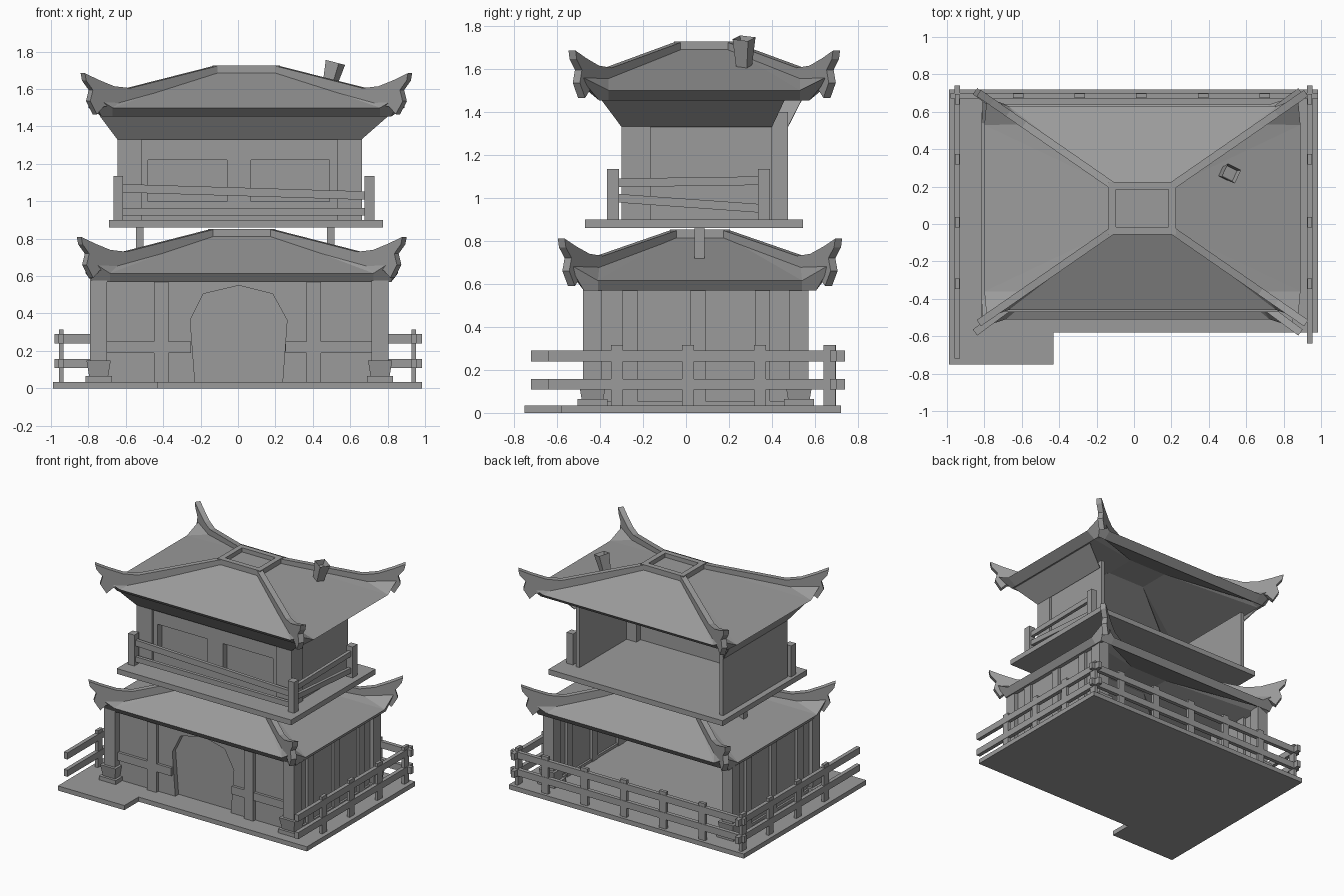
import bpy, bmesh, math
from mathutils import Vector, Matrix

cube = bpy.data.objects.get("Cube")
if cube:
    bpy.data.objects.remove(cube)

GREY = (0.33, 0.33, 0.33, 1)
grey = bpy.data.materials.new("plain grey")
grey.use_nodes = True
grey.diffuse_color = GREY
grey.node_tree.nodes["Principled BSDF"].inputs["Base Color"].default_value = GREY


def finish(name, bm):
    bmesh.ops.recalc_face_normals(bm, faces=bm.faces[:])
    mesh = bpy.data.meshes.new(name)
    bm.to_mesh(mesh)
    bm.free()
    mesh.materials.append(grey)
    obj = bpy.data.objects.new(name, mesh)
    bpy.context.collection.objects.link(obj)
    return obj


def box(name, x0, x1, y0, y1, z0, z1):
    bm = bmesh.new()
    size = Matrix.Diagonal((x1 - x0, y1 - y0, z1 - z0, 1))
    mid = Matrix.Translation(((x0 + x1) / 2, (y0 + y1) / 2, (z0 + z1) / 2))
    bmesh.ops.create_cube(bm, size=1, matrix=mid @ size)
    return finish(name, bm)


def beam(name, start, end, width, height):
    """Rectangular bar between two points."""
    a, b = Vector(start), Vector(end)
    side = (b - a).cross(Vector((0, 0, 1))).normalized() * width / 2
    up = Vector((0, 0, height / 2))
    bm = bmesh.new()
    ends = [[bm.verts.new(p + i * side + j * up) for i, j in ((-1, -1), (1, -1), (1, 1), (-1, 1))]
            for p in (a, b)]
    for ring in ends:
        bm.faces.new(ring)
    for i in range(4):
        k = (i + 1) % 4
        bm.faces.new((ends[0][i], ends[0][k], ends[1][k], ends[1][i]))
    return finish(name, bm)


def extrude(name, outline, depth):
    """Extrude a closed outline along a vector."""
    bm = bmesh.new()
    face = bm.faces.new([bm.verts.new(p) for p in outline])
    new = bmesh.ops.extrude_face_region(bm, geom=[face], use_keep_orig=True)["geom"]
    bmesh.ops.translate(bm, vec=depth, verts=[g for g in new if isinstance(g, bmesh.types.BMVert)])
    return finish(name, bm)


def frustum(centre, z0, z1, low, high, turn=0):
    """Four-sided tapered block, given its widths."""
    bm = bmesh.new()
    at = Matrix.Translation((*centre, (z0 + z1) / 2)) @ Matrix.Rotation(math.pi / 4 + turn, 4, "Z")
    bmesh.ops.create_cone(bm, cap_ends=True, segments=4, radius1=low / math.sqrt(2),
                          radius2=high / math.sqrt(2), depth=z1 - z0, matrix=at)
    return bm


SIGNS = [(-1, -1), (1, -1), (1, 1), (-1, 1)]


def roof(name, top, centre, eave, tip, drop, under):
    """Hipped roof with upturned corners, ridge horns and a framed crown."""
    cx, cy = centre
    ex, ey = eave
    hx, hy = under
    crown = Vector((0.16, 0.12))

    def along(s, t, z):
        p = crown.lerp(Vector(tip), t)
        return Vector((cx + s[0] * p.x, cy + s[1] * p.y, z))

    bm = bmesh.new()
    def face(*points):
        bm.faces.new([bm.verts.new(p) for p in points])

    face(*[along(s, 0, top) for s in SIGNS])
    for i, s in enumerate(SIGNS):
        e = SIGNS[(i + 1) % 4]
        dx, dy = (0.13, 0) if i % 2 == 0 else (0, 0.1)
        inner = [Vector((cx + q[0] * (ex - dx), cy + q[1] * (ey - dy), top - drop)) for q in (s, e)]
        face(along(s, 0, top), along(e, 0, top), inner[1], inner[0])
        for q, low in zip((s, e), inner):
            knee, corner = along(q, 0.66, top - 0.13), along(q, 0.94, top - 0.125)
            face(along(q, 0, top), knee, low)
            face(knee, low, corner)
    bmesh.ops.remove_doubles(bm, verts=bm.verts[:], dist=0.001)
    # eave board: tucked under and level along its lower edge
    new = bmesh.ops.extrude_face_region(bm, geom=bm.faces[:], use_keep_orig=True)["geom"]
    for v in (g for g in new if isinstance(g, bmesh.types.BMVert)):
        dx, dy = v.co.x - cx, v.co.y - cy
        v.co.z -= 0.046
        if max(abs(dx) / hx, abs(dy) / hy) > 0.95:
            v.co = (cx + max(-hx, min(hx, dx)), cy + max(-hy, min(hy, dy)), top - drop - 0.046)
    finish(name + "_tiles", bm)

    # ridge horns: a blade along each corner diagonal
    blade = [(0, .03), (.66, -.09), (.78, -.08), (.9, -.045), (1, -.01), (.99, -.05), (.94, -.1),
             (.96, -.16), (.91, -.23), (.86, -.19), (.66, -.16), (0, -.03)]
    for s in SIGNS:
        line = along(s, 1, 0) - along(s, 0, 0)
        side = line.cross(Vector((0, 0, 1))).normalized() * 0.04
        extrude(name + "_ridge_horn", [along(s, t, top + z) - side / 2 for t, z in blade], side)
    # raised crown frame
    for k in (-1, 1):
        box(name + "_crown_long", cx - .18, cx + .18, cy + k * .12 - .02, cy + k * .12 + .02, top - .02, top + .032)
        box(name + "_crown_short", cx + k * .16 - .02, cx + k * .16 + .02, cy - .1, cy + .1, top - .02, top + .032)


# ground slab with porch step
extrude("ground_slab", [(-.99, -.75, 0), (-.43, -.75, 0), (-.43, -.58, 0), (.985, -.58, 0),
                        (.985, .72, 0), (-.99, .72, 0)], Vector((0, 0, .035)))

# lower storey: corner pillars on stone feet
for x in (-.745, .76):
    for y in (-.435, .525):
        box("lower_pillar", x - .045, x + .045, y - .045, y + .045, .05, .6)
        finish("pillar_foot", frustum((x, y), .06, .15, .1, .13))
        box("foot_plate", x - .07, x + .07, y - .07, y + .07, .035, .065)
    # side wall with uprights
    box("lower_side_wall", x - .015, x + .015, -.4, .5, .035, .62)
    box("side_sill", x - .03, x + .03, -.4, .5, .035, .055)
    for y in (-.26, .055, .355):
        box("side_upright", x - .035, x + .035, y - .035, y + .035, .035, .61)

# lower front wall with a recessed arched door, and timber grid
arch = [(-.23, .035), (-.255, .365), (-.185, .505), (.005, .55), (.185, .505), (.262, .365), (.238, .035)]
wall = [(-.72, .035)] + arch + [(.74, .035), (.74, .62), (-.72, .62)]
extrude("lower_front_wall", [(x, -.425, z) for x, z in wall], Vector((0, .05, 0)))
box("door_panel", -.28, .28, -.385, -.365, .035, .58)
for x0, x1, post in ((-.7, -.25, -.41), (.255, .72, .405)):
    box("front_crossbeam", x0, x1, -.445, -.42, .19, .25)
    box("front_upright", post - .038, post + .038, -.45, -.42, .035, .6)

roof("lower_roof", .82, (.02, .065), (.835, .575), (.87, .645), .205, (.8, .54))

# upper deck on short props
for x in (-.525, .495):
    box("deck_prop", x - .02, x + .02, .04, .085, .66, .87)
box("upper_deck", -.69, .775, -.47, .545, .86, .9)

# upper storey
for x in (-.58, .597):
    box("upper_pillar", x - .065, x + .065, -.3, -.165, .9, 1.4)
box("upper_left_wall", -.645, -.615, -.17, .475, .9, 1.4)
box("upper_right_wall", .615, .645, -.17, .4, .9, 1.4)
box("window_panel", -.52, .54, -.23, -.215, .9, 1.4)
for z0, z1 in ((.9, 1), (1.22, 1.4)):
    box("wall_band", -.52, .54, -.28, -.23, z0, z1)
for x0, x1 in ((-.52, -.48), (-.06, .07), (.49, .54)):
    box("window_jamb", x0, x1, -.28, -.23, 1, 1.22)

# sloping soffit under the upper eaves, open at the back
bm = bmesh.new()
wide = [(-.74, .54), (-.74, -.395), (.805, -.395), (.805, .46)]
narrow = [(-.645, .475), (-.645, -.3), (.66, -.3), (.66, .4)]
rings = [[bm.verts.new((*p, z)) for p in ring] for ring, z in ((wide, 1.457), (narrow, 1.33))]
for i in range(3):
    bm.faces.new((rings[0][i], rings[0][i + 1], rings[1][i + 1], rings[1][i]))
finish("soffit", bm).modifiers.new("thickness", "SOLIDIFY").thickness = .006

roof("upper_roof", 1.695, (.045, .085), (.845, .545), (.875, .615), .195, (.775, .49))

# flared chimney with a hollow top, leaning with the roof
bm = frustum((.5, .27), 1.58, 1.745, .05, .08, -.45)
cap = max(bm.faces, key=lambda f: f.calc_center_median().z)
bmesh.ops.inset_region(bm, faces=[cap], thickness=.013)
bmesh.ops.translate(bm, verts=cap.verts[:], vec=(0, 0, -.04))
bmesh.ops.rotate(bm, verts=bm.verts[:], cent=(.5, .27, 1.66), matrix=Matrix.Rotation(.25, 3, "Y"))
finish("chimney", bm)

# upper balcony rail, slightly crooked
for x, y in ((-.64, -.34), (.703, -.34), (.703, .363)):
    box("balcony_post", x - .026, x + .026, y - .028, y + .028, .9, 1.135)
beam("balcony_front_top_rail", (-.64, -.34, 1.07), (.7, -.34, 1.03), .025, .045)
beam("balcony_front_low_rail", (-.64, -.34, .945), (.7, -.34, .945), .025, .04)
beam("balcony_side_top_rail", (.703, -.34, 1.07), (.703, .363, 1.08), .025, .04)
beam("balcony_side_low_rail", (.703, -.34, 1.0), (.703, .363, .95), .025, .04)

# ground fence along the left, right and back
for x, front in ((-.945, -.72), (.94, -.64)):
    for y in (-.32, .01, .345, .667):
        box("fence_post", x - .012, x + .012, y - .028, y + .028, .035, .315)
    for z in (.133, .265):
        beam("fence_side_rail", (x, front, z), (x, .74, z), .03, .05)
for x in (-.62, -.29, .04, .37, .7):
    box("fence_post", x - .028, x + .028, .673, .697, .035, .315)
for z in (.133, .265):
    beam("fence_back_rail", (-.98, .685, z), (.985, .685, z), .03, .05)
